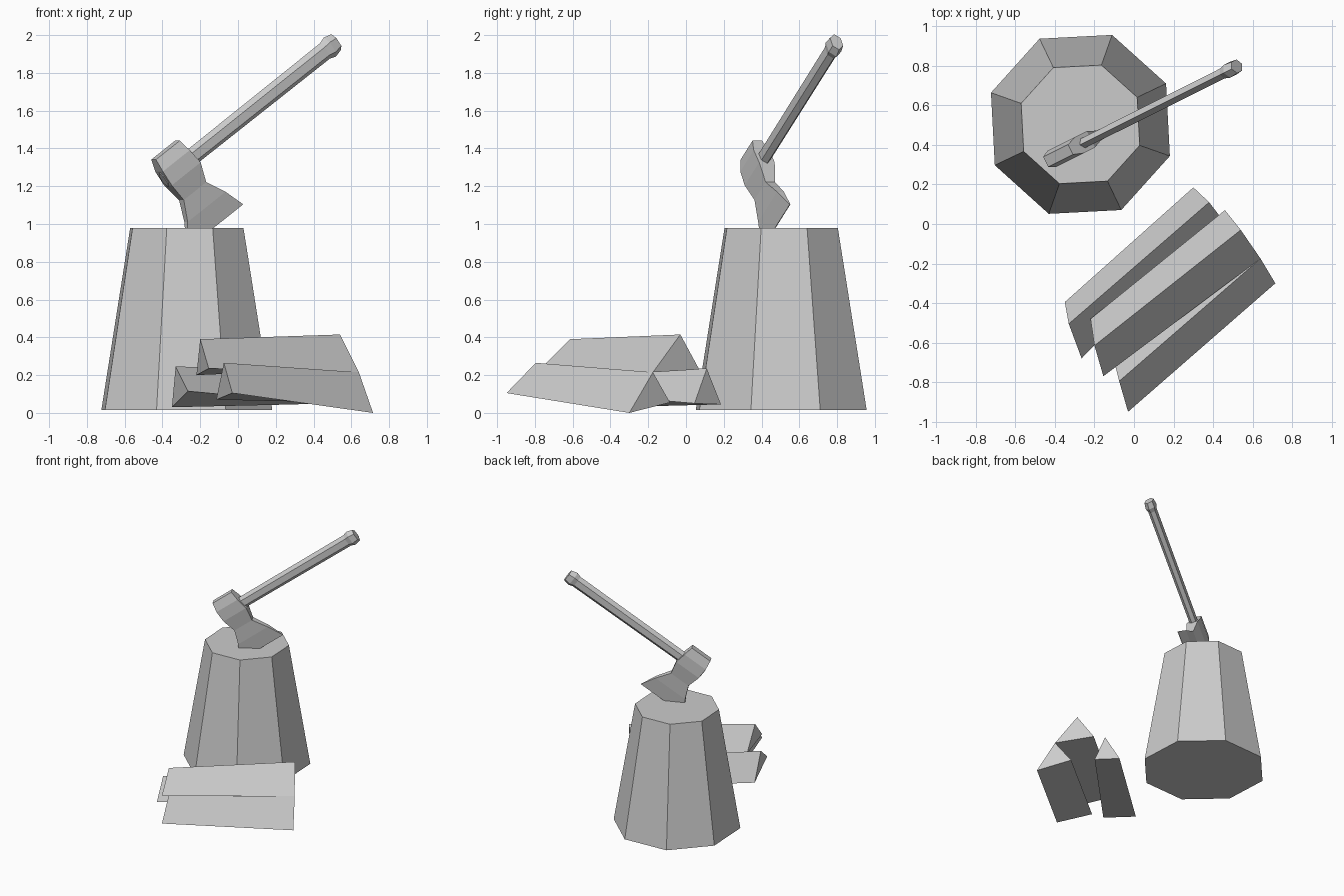
import bpy
import bmesh
from math import sin, cos, radians
from mathutils import Vector

default_cube = bpy.data.objects.get("Cube")
if default_cube:
    bpy.data.objects.remove(default_cube, do_unlink=True)

# One shared plain colour
grey = bpy.data.materials.new("plain grey")
grey.use_nodes = True
colour = (0.6, 0.6, 0.6, 1)
grey.diffuse_color = colour
for node in grey.node_tree.nodes:
    if node.type == "BSDF_PRINCIPLED":
        node.inputs["Base Color"].default_value = colour


def loft(name, rings):
    """Skin a list of rings of points and cap both ends, flat shaded."""
    bm = bmesh.new()
    loops = [[bm.verts.new(point) for point in ring] for ring in rings]
    for lower, upper in zip(loops, loops[1:]):
        count = len(lower)
        for i in range(count):
            j = (i + 1) % count
            bm.faces.new((lower[i], lower[j], upper[j], upper[i]))
    bm.faces.new(loops[0][::-1])
    bm.faces.new(loops[-1])
    bmesh.ops.recalc_face_normals(bm, faces=bm.faces[:])
    mesh = bpy.data.meshes.new(name)
    bm.to_mesh(mesh)
    bm.free()
    mesh.materials.append(grey)
    part = bpy.data.objects.new(name, mesh)
    bpy.context.collection.objects.link(part)
    return part


# Chopping stump: tapered octagon
def octagon(radius, height):
    angles = [radians(25.5 + 45 * i) for i in range(8)]
    return [Vector((-0.271 + radius * cos(a), 0.504 + radius * sin(a), height))
            for a in angles]


loft("chopping_stump", [octagon(0.48, 0.015), octagon(0.318, 0.98)])

# Axe frame: along the handle, towards the cutting edge, and sideways
poll = Vector((-0.385, 0.345, 1.39))
along = Vector((0.728, 0.364, 0.58)).normalized()
side = Vector((-0.447, 0.894, 0)).normalized()
edge = along.cross(side).normalized()
if edge.z > 0:
    edge = -edge


def axe_point(a, b, s):
    return poll + along * a + edge * b + side * s


# Axe head: sections from the poll through the eye and waist to the edge
def head_section(b, low, high, half):
    return [axe_point(low, b, -half), axe_point(high, b, -half),
            axe_point(high, b, half), axe_point(low, b, half)]


head_sections = [
    (0, -0.085, 0.088, 0.028),
    (0.07, -0.095, 0.1, 0.046),
    (0.16, -0.095, 0.115, 0.046),
    (0.27, -0.075, 0.088, 0.028),
    (0.38, -0.12, 0.155, 0.02),
    (0.5, -0.2, 0.209, 0.002),
]
loft("axe_head", [head_section(*section) for section in head_sections])


# Axe handle: oval hexagon with a flared knob
def handle_section(a, deep, wide):
    angles = [radians(60 * i) for i in range(6)]
    return [axe_point(a, 0.12 + deep * cos(t), wide * sin(t)) for t in angles]


handle_sections = [
    (-0.1, 0.046, 0.03),
    (1.075, 0.05, 0.032),
    (1.11, 0.062, 0.042),
    (1.157, 0.05, 0.036),
]
loft("axe_handle", [handle_section(*section) for section in handle_sections])

# Split logs: each has a left and a right triangle (back, ridge, front)
split_logs = {
    "top_log": (
        [(-0.22, -0.48, 0.2), (-0.2, -0.615, 0.39), (-0.155, -0.77, 0.235)],
        [(0.46, 0.07, 0.23), (0.54, -0.03, 0.415), (0.64, -0.175, 0.215)]),
    "front_log": (
        [(-0.115, -0.635, 0.07), (-0.075, -0.795, 0.265), (-0.03, -0.95, 0.105)],
        [(0.555, -0.085, 0.055), (0.64, -0.175, 0.215), (0.715, -0.3, 0)]),
    "back_log": (
        [(-0.35, -0.395, 0.03), (-0.33, -0.505, 0.245), (-0.265, -0.68, 0.115)],
        [(0.3, 0.185, 0.045), (0.38, 0.11, 0.235), (0.43, 0.045, 0.05)]),
}
for log_name, end_triangles in split_logs.items():
    loft(log_name, end_triangles)
